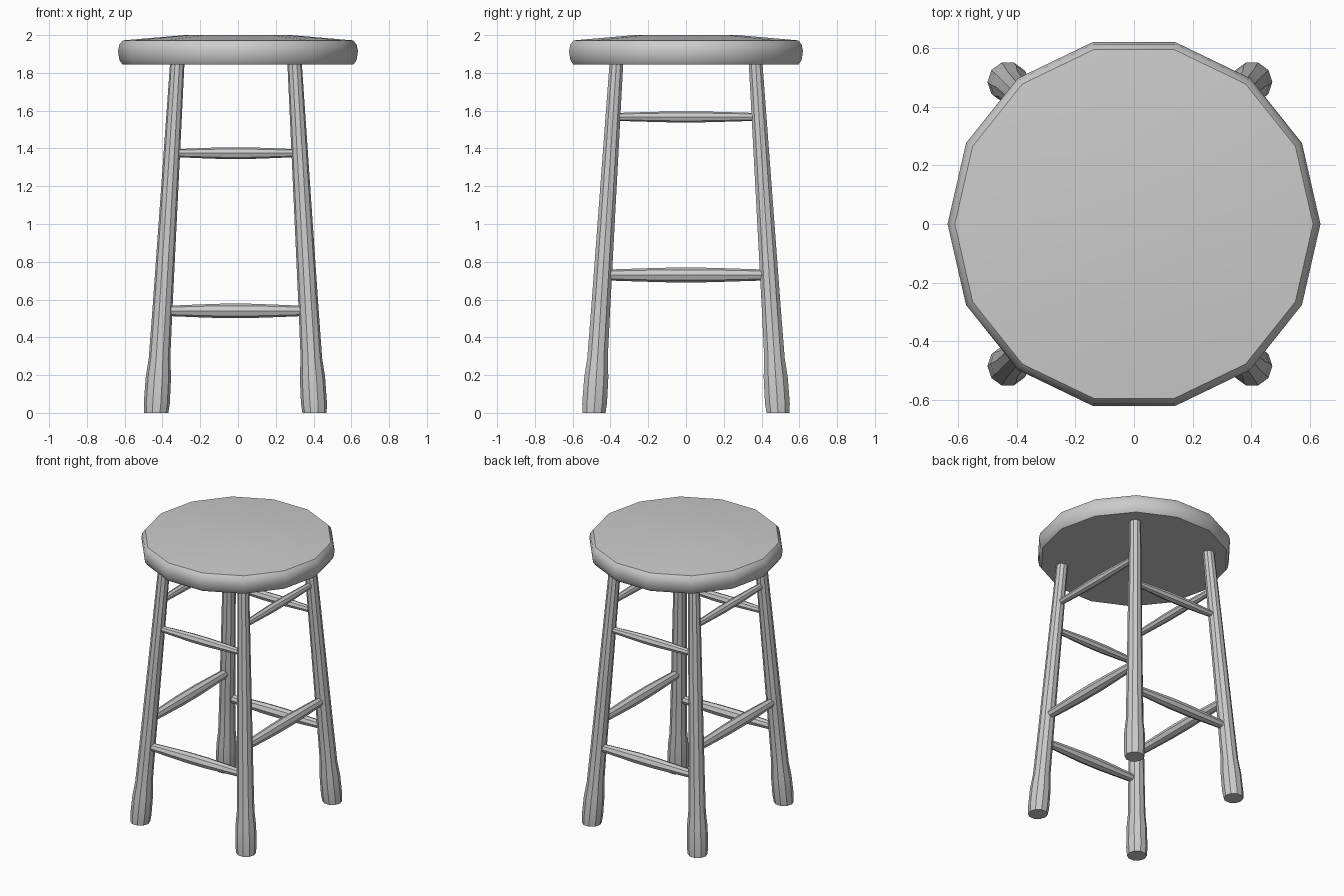
import bpy, bmesh, math
from mathutils import Vector

if "Cube" in bpy.data.objects:
    bpy.data.objects.remove(bpy.data.objects["Cube"])


def loft(name, rings):
    """Skin a list of vertex rings and cap both ends."""
    bm = bmesh.new()
    loops = [[bm.verts.new(p) for p in ring] for ring in rings]
    n = len(loops[0])
    for a, b in zip(loops, loops[1:]):
        for i in range(n):
            j = (i + 1) % n
            bm.faces.new((a[i], a[j], b[j], b[i]))
    bm.faces.new(loops[0][::-1])
    bm.faces.new(loops[-1])
    bmesh.ops.recalc_face_normals(bm, faces=bm.faces)
    me = bpy.data.meshes.new(name)
    bm.to_mesh(me)
    bm.free()
    ob = bpy.data.objects.new(name, me)
    bpy.context.collection.objects.link(ob)
    bpy.ops.object.select_all(action='DESELECT')
    ob.select_set(True)
    bpy.context.view_layer.objects.active = ob
    bpy.ops.object.shade_smooth_by_angle(angle=math.radians(30))
    return ob


def ring(centre, r, n, u=Vector((1, 0, 0)), v=Vector((0, 1, 0)), phase=0.0):
    return [centre + r * (math.cos(a) * u + math.sin(a) * v)
            for a in (2 * math.pi * i / n + phase for i in range(n))]


# Seat: 14-sided disc with rounded rim and slightly crowned top
seat_profile = [(0.612, 1.845), (0.628, 1.868), (0.635, 1.915),
                (0.628, 1.95), (0.61, 1.972), (0.28, 2.0)]
loft("seat", [ring(Vector((0, 0, z)), r, 14) for r, z in seat_profile])

# Legs: splayed and tapered, each with a swollen foot
LEG_TOP = 1.87
leg_profile = [(0.0, 0.064), (0.05, 0.069), (0.19, 0.067), (0.29, 0.057),
               (0.55, 0.053), (LEG_TOP, 0.038)]


def leg_axis(sx, sy, z):
    t = z / 1.845
    x0, x1 = (0.405, 0.300) if sx > 0 else (-0.433, -0.322)
    return Vector((x0 + (x1 - x0) * t, sy * (0.487 - 0.118 * t), z))


for sx, side in ((-1, "left"), (1, "right")):
    for sy, end in ((-1, "front"), (1, "back")):
        loft(f"{end}_{side}_leg",
             [ring(leg_axis(sx, sy, z), r, 10) for z, r in leg_profile])


# Rungs: thin rods, thickest in the middle
def rung(name, a, b, r_end, r_mid):
    d = (b - a).normalized()
    v = Vector((0, 0, 1))
    u = v.cross(d)
    rings = []
    for t, k in ((0.03, 0), (0.22, 0.55), (0.4, 1), (0.6, 1), (0.78, 0.55), (0.97, 0)):
        rings.append(ring(a.lerp(b, t), r_end + (r_mid - r_end) * k, 8, u, v))
    loft(name, rings)


for label, z, r_end, r_mid in (("lower", 0.54, 0.027, 0.038), ("upper", 1.375, 0.021, 0.031)):
    for sy, end in ((-1, "front"), (1, "back")):
        rung(f"{end}_{label}_rung", leg_axis(-1, sy, z), leg_axis(1, sy, z), r_end, r_mid)
for label, z, r_end, r_mid in (("lower", 0.73, 0.029, 0.039), ("upper", 1.567, 0.021, 0.029)):
    for sx, side in ((-1, "left"), (1, "right")):
        rung(f"{side}_{label}_rung", leg_axis(sx, -1, z), leg_axis(sx, 1, z), r_end, r_mid)
